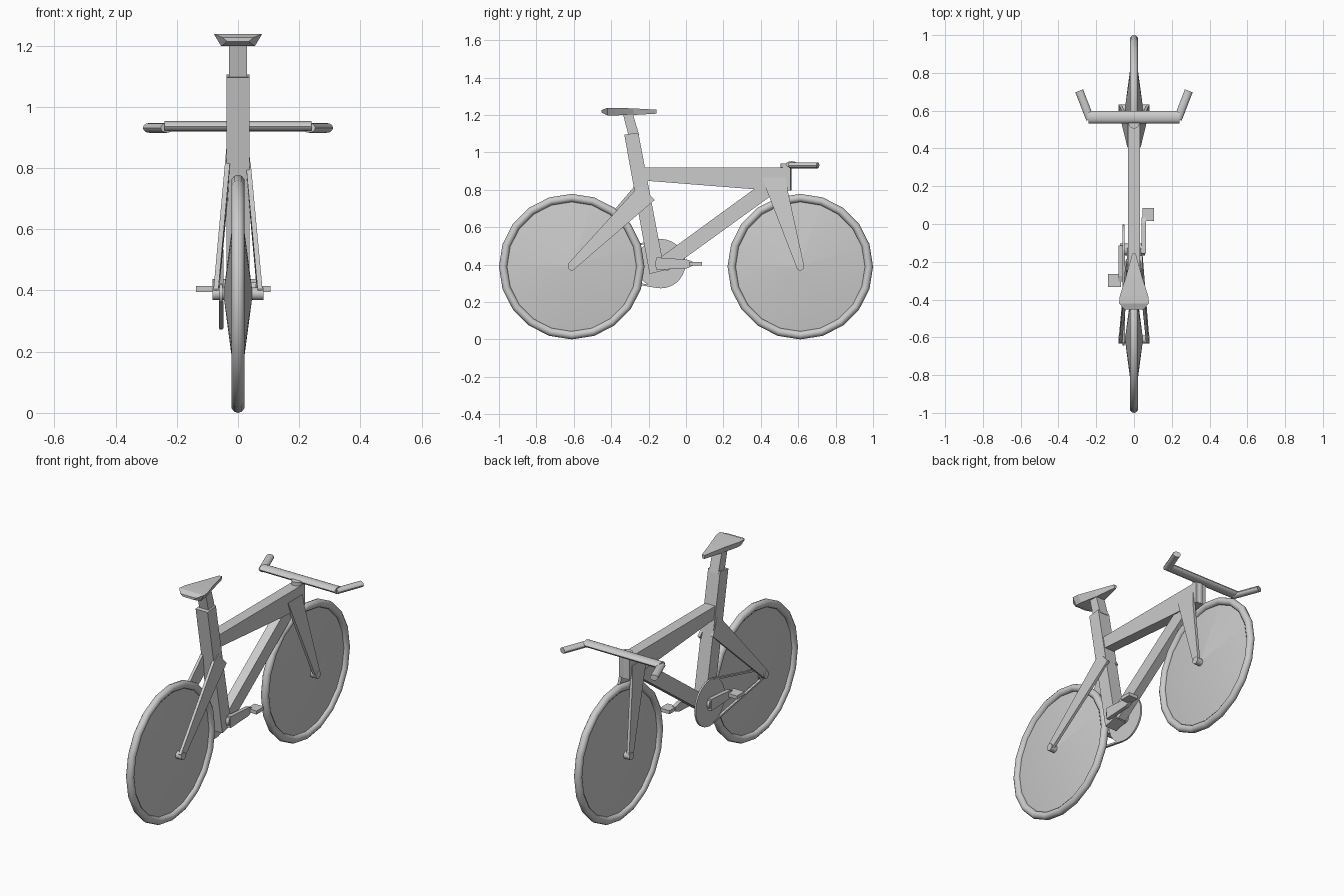
import bpy, bmesh, math
from mathutils import Vector, Matrix

if "Cube" in bpy.data.objects:
    bpy.data.objects.remove(bpy.data.objects["Cube"])

SIDE = Matrix.Rotation(math.pi / 2, 4, 'Y')   # local z -> world x


def finish(bm, name, smooth=False):
    bmesh.ops.recalc_face_normals(bm, faces=bm.faces)
    me = bpy.data.meshes.new(name)
    bm.to_mesh(me)
    bm.free()
    ob = bpy.data.objects.new(name, me)
    bpy.context.collection.objects.link(ob)
    if smooth:
        bpy.ops.object.select_all(action='DESELECT')
        ob.select_set(True)
        bpy.context.view_layer.objects.active = ob
        bpy.ops.object.shade_smooth_by_angle(angle=math.radians(40))
    return ob


def rod(name, a, b, ru, rv, n=12, smooth=True):
    """Elliptical rod from a to b: ru horizontal radius, rv vertical radius."""
    a, b = Vector(a), Vector(b)
    d = (b - a).normalized()
    up = Vector((0, 1, 0)) if abs(d.z) > .9 else Vector((0, 0, 1))
    u = d.cross(up).normalized()
    v = u.cross(d)
    bm = bmesh.new()
    rings = []
    for p in (a, b):
        rings.append([bm.verts.new(p + u * ru * math.cos(t) + v * rv * math.sin(t))
                      for t in (2 * math.pi * i / n for i in range(n))])
    for i in range(n):
        j = (i + 1) % n
        bm.faces.new((rings[0][i], rings[0][j], rings[1][j], rings[1][i]))
    bm.faces.new(rings[0][::-1])
    bm.faces.new(rings[1])
    return finish(bm, name, smooth)


def plate(name, pts, dx):
    """Solid from an outline of (x, y, z) points, extruded by dx along x."""
    bm = bmesh.new()
    a = [bm.verts.new(p) for p in pts]
    b = [bm.verts.new((x + dx, y, z)) for x, y, z in pts]
    bm.faces.new(a)
    bm.faces.new(b[::-1])
    for i in range(len(a)):
        j = (i + 1) % len(a)
        bm.faces.new((a[i], a[j], b[j], b[i]))
    return finish(bm, name)


def tube(name, outline, half):
    return plate(name, [(-half, y, z) for y, z in outline], 2 * half)


# wheels: tyre, double-cone disc, axle
R, MAJ, MIN, N = .389, .367, .022, 20
for pos, cy in (("rear", -.611), ("front", .611)):
    bm = bmesh.new()
    rings = []
    for i in range(N):
        a = 2 * math.pi * i / N
        ring = []
        for k in range(10):
            t = 2 * math.pi * k / 10
            r = MAJ + MIN * math.cos(t)
            ring.append(bm.verts.new((MIN * math.sin(t), cy + r * math.cos(a), R + r * math.sin(a))))
        rings.append(ring)
    for i in range(N):
        p, q = rings[i], rings[(i + 1) % N]
        for k in range(10):
            m = (k + 1) % 10
            bm.faces.new((p[k], p[m], q[m], q[k]))
    finish(bm, pos + "_tyre", True)

    bm = bmesh.new()
    for s in (1, -1):
        bmesh.ops.create_cone(bm, segments=N, cap_ends=False, radius1=.362, radius2=.001, depth=.048,
                              matrix=Matrix.Translation((s * .024, cy, R)) @ Matrix.Rotation(s * math.pi / 2, 4, 'Y'))
    bmesh.ops.remove_doubles(bm, verts=bm.verts, dist=.0015)
    finish(bm, pos + "_wheel_disc", True)
    rod(pos + "_axle", (-.083, cy, R), (.083, cy, R), .021, .021)

# frame tubes
tube("top_tube", [(-.22, .92), (.56, .92), (.56, .795), (.40, .80), (-.235, .85)], .032)
tube("seat_tube", [(-.33, 1.095), (-.255, 1.105), (-.115, .37), (-.195, .35)], .038)
tube("down_tube", [(-.17, .415), (.40, .83), (.50, .80), (-.04, .41), (-.10, .365)], .026)
rod("head_tube", (0, .535, .795), (0, .535, .94), .03, .03)

# fork legs
for s, nm in ((1, "right"), (-1, "left")):
    plate(nm + "_fork_leg", [(s * .035, .405, .866), (s * .035, .535, .866), (s * .042, .543, .80),
                             (s * .08, .630, .40), (s * .08, .611, .371), (s * .08, .591, .385)], -s * .016)

# seat stays
plate("right_seat_stay", [(.08, -.63, .405), (.043, -.27, .80), (.041, -.235, .82),
                          (.046, -.168, .745), (.08, -.597, .375), (.08, -.62, .37)], -.016)
plate("left_seat_stay", [(-.08, -.63, .405), (-.038, -.235, .866), (-.043, -.185, .76),
                         (-.08, -.597, .375), (-.08, -.62, .37)], .016)

# seat post and saddle
tube("seat_post", [(-.338, 1.21), (-.285, 1.21), (-.25, 1.09), (-.305, 1.08)], .029)
bm = bmesh.new()
sections = [(-.452, .05, 1.213, 1.226), (-.42, .079, 1.198, 1.238), (-.38, .075, 1.198, 1.238),
            (-.28, .043, 1.2, 1.235), (-.157, .009, 1.207, 1.228)]
rows = [[bm.verts.new(c) for c in ((-w, y, z1), (w, y, z1), (w * .7, y, z0), (-w * .7, y, z0))]
        for y, w, z0, z1 in sections]
for p, q in zip(rows, rows[1:]):
    for k in range(4):
        m = (k + 1) % 4
        bm.faces.new((p[k], p[m], q[m], q[k]))
bm.faces.new(rows[0])
bm.faces.new(rows[-1])
finish(bm, "saddle")

# handlebar and grips
rod("handlebar", (-.24, .565, .936), (.24, .565, .936), .032, .017)
for s, nm in ((1, "right"), (-1, "left")):
    rod(nm + "_grip", (s * .232, .555, .931), (s * .29, .705, .931), .022, .016)

# crank set
CY, CZ = -.135, .405
rod("bottom_bracket", (-.075, CY, CZ), (.058, CY, CZ), .032, .032)
rod("chainring", (-.06, CY, CZ), (-.05, CY, CZ), .132, .132, 28)
rod("sprocket", (-.06, -.611, R), (-.05, -.611, R), .032, .032, 16)
for s, nm in ((1, "upper"), (-1, "lower")):
    y0, z0 = -.617, R + s * .032
    y1, z1 = CY - .028, CZ + s * .129
    plate(nm + "_chain", [(-.062, y0, z0), (-.062, y1, z1), (-.062, y1, z1 - s * .01),
                          (-.062, y0, z0 - s * .01)], .014)
for s, nm in ((1, "right"), (-1, "left")):
    x0 = .041 if s > 0 else -.083
    L = [(-.022, -.033), (.14, -.025), (.17, -.012), (.17, .012), (.14, .022), (-.022, .033)]
    plate(nm + "_crank_arm", [(x0, CY + s * y, CZ + z) for y, z in L], .022)
    pc = CY + s * (.186 if s > 0 else .164)
    xs = (.045, .106) if s > 0 else (-.138, -.07)
    plate(nm + "_pedal", [(xs[0], pc - .034, .395), (xs[0], pc + .034, .395),
                          (xs[0], pc + .034, .415), (xs[0], pc - .034, .415)], xs[1] - xs[0])
